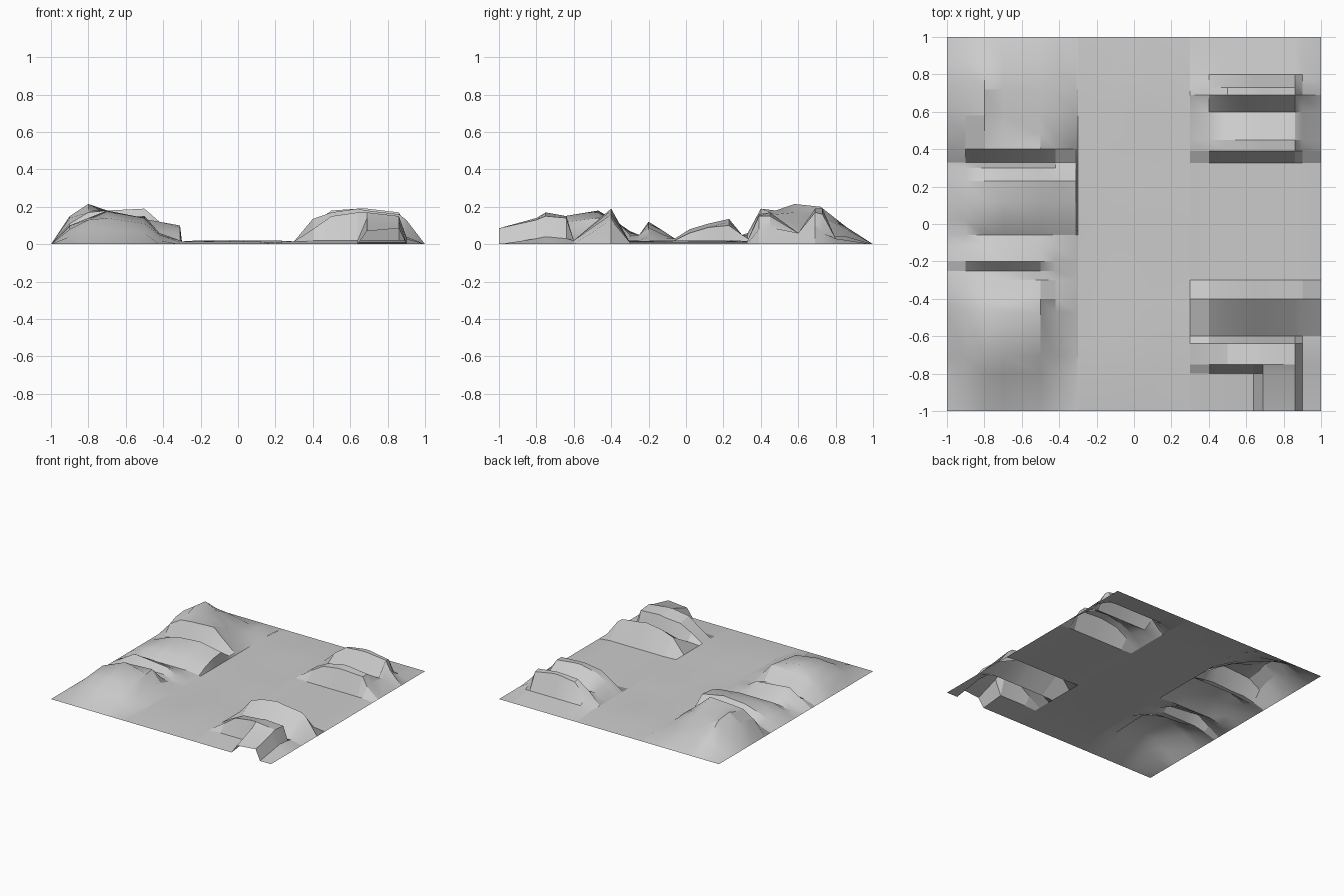
import bpy, bmesh, math, random

if "Cube" in bpy.data.objects:
    bpy.data.objects.remove(bpy.data.objects["Cube"])

random.seed(4)


def loft(name, xs, rows):
    """Stretch a sheet over cross-sections: each row is y, then heights in cm."""
    bm = bmesh.new()
    grid = [[bm.verts.new((x, r[0], z / 100)) for x, z in zip(xs, r[1:])] for r in rows]
    for a, b in zip(grid, grid[1:]):
        for i in range(len(xs) - 1):
            bm.faces.new((a[i], b[i], b[i + 1], a[i + 1]))
    me = bpy.data.meshes.new(name)
    bm.to_mesh(me)
    bm.free()
    ob = bpy.data.objects.new(name, me)
    bpy.context.collection.objects.link(ob)
    bpy.ops.object.select_all(action='DESELECT')
    ob.select_set(True)
    bpy.context.view_layer.objects.active = ob
    bpy.ops.object.shade_smooth_by_angle(angle=math.radians(25))
    return ob


# left ridge, broken by crevices
ridge = [
    (0.86, 4, 9, 8, 4, 4, 1),
    (0.72, 9, 20, 15, 6, 4, 2),
    (0.58, 15, 21.5, 17, 11, 7, 2),
    (0.48, 14, 18, 18, 16, 9, 3),
    (0.40, 11, 17, 18, 19, 12, 3),
    (0.33, 3, 5, 5, 6, 5, 3),
    (0.30, 3, 4, 5, 5, 5, 5),
    (0.23, 5, 9, 12, 13.5, 12, 10),
    (0.12, 5, 9, 11, 11, 10, 9),
    (0.02, 5, 8, 8, 8, 7, 6),
    (-0.06, 1, 3, 3, 3, 3, 2),
    (-0.12, 3, 7, 7, 5, 3, 2),
    (-0.20, 6, 12, 11, 9, 4, 2),
    (-0.25, 3, 5, 5, 5, 3, 2),
    (-0.30, 5, 7, 6, 5, 3, 2),
    (-0.40, 8, 12, 14, 15, 6, 2),
    (-0.47, 10, 14, 18, 14, 6, 2),
    (-0.71, 8, 13, 14, 11, 5, 2),
    (-0.80, 4, 8, 8, 6, 2, 1),
]
flat = (0,) * 6
ridge = [(1, *flat)] + ridge + [(-1, *flat)]
loft("left_ridge", (-1, -0.9, -0.8, -0.7, -0.5, -0.42, -0.31, -0.3),
     [(r[0], 0, *r[1:], 1.5 * (abs(r[0]) < 1)) for r in ridge])

# right hills, two twin-crested mounds with a flat gap
hills = [
    (1.00, 0, 0, 0, 0, 0, 0),
    (0.80, 3, 3, 3, 3, 3, 3),
    (0.73, 7, 17, 19, 19, 16, 6),
    (0.69, 11, 18, 19, 19, 17, 10),
    (0.60, 6, 6, 6, 6, 6, 6),
    (0.45, 9, 14, 17, 17, 15, 9),
    (0.39, 8, 14, 16, 16, 15, 8),
    (0.325, 1, 1, 1, 1, 1, 1),
    (-0.30, 1, 1, 1, 1, 1, 1),
    (-0.40, 13.5, 17, 19, 18, 16, 13),
    (-0.60, 2, 2, 2, 2, 2, 2),
    (-0.64, 8, 13, 14, 15, 14, 3),
    (-0.75, 8, 15, 17, 17, 15, 4),
    (-0.80, 2, 2, 2, 14, 13, 3),
    (-1.00, 0, 0, 0, 7, 8.5, 0),
]
loft("right_hills", (0.3, 0.4, 0.5, 0.64, 0.69, 0.86, 0.9, 1),
     [(r[0], 1.5 * (abs(r[0]) < 1), *r[1:], 0) for r in hills])

# gently uneven valley floor
xs = [-0.3 + 0.1 * i for i in range(7)]
floor = []
for j in range(11):
    edge = j in (0, 10)
    heights = [0 if edge else 1.5 if i in (0, 6) else random.uniform(0.8, 2.2) for i in range(7)]
    floor.append((1 - 0.2 * j, *heights))
loft("valley_floor", xs, floor)
